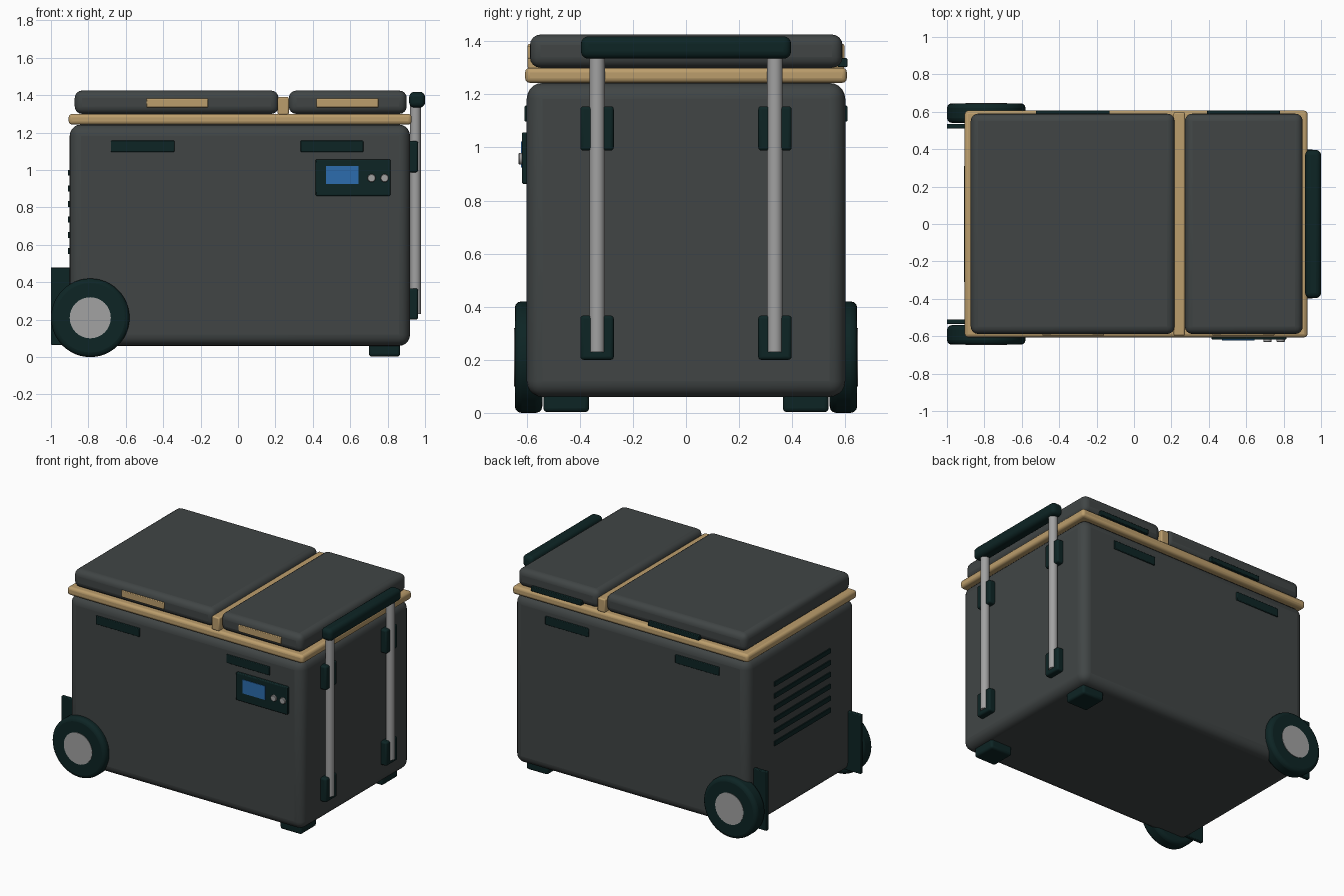
import bpy, math

if "Cube" in bpy.data.objects:
    bpy.data.objects.remove(bpy.data.objects["Cube"])


def colour(name, rgb):
    m = bpy.data.materials.new(name)
    m.diffuse_color = (*rgb, 1)
    m.use_nodes = True
    m.node_tree.nodes["Principled BSDF"].inputs["Base Color"].default_value = m.diffuse_color
    return m


GREY = colour("charcoal grey", (0.052, 0.060, 0.060))
DARK = colour("dark teal", (0.004, 0.018, 0.018))
TAN = colour("tan trim", (0.50, 0.34, 0.15))
METAL = colour("light metal", (0.36, 0.36, 0.36))
BLUE = colour("screen blue", (0.025, 0.15, 0.42))


def finish(ob, name, mat, bevel, segments):
    ob.name = name
    ob.data.materials.append(mat)
    if bevel:
        b = ob.modifiers.new("rounding", 'BEVEL')
        b.width, b.segments = bevel, segments
        b.limit_method, b.angle_limit = 'ANGLE', math.radians(40)
    bpy.ops.object.shade_smooth_by_angle(angle=math.radians(35))
    return ob


def box(name, x, y, z, mat, bevel=0.0, segments=3):
    """Box from (min, max) ranges on each axis."""
    bpy.ops.mesh.primitive_cube_add(size=1)
    ob = bpy.context.object
    ob.location = [(a + b) / 2 for a, b in (x, y, z)]
    ob.scale = [b - a for a, b in (x, y, z)]
    bpy.ops.object.transform_apply(location=False, rotation=False, scale=True)
    return finish(ob, name, mat, bevel, segments)


def rod(name, centre, radius, length, axis, mat, bevel=0.0, verts=32, segments=3):
    rot = {'X': (0, math.pi / 2, 0), 'Y': (math.pi / 2, 0, 0), 'Z': (0, 0, 0)}[axis]
    bpy.ops.mesh.primitive_cylinder_add(vertices=verts, radius=radius, depth=length,
                                        location=centre, rotation=rot)
    return finish(bpy.context.object, name, mat, bevel, segments)


def span(a, b, side):
    """Range a..b mirrored to the given side."""
    return tuple(sorted((a * side, b * side)))


# Main body, rim and two lids with a divider
box("body", (-0.90, 0.92), (-0.60, 0.60), (0.06, 1.243), GREY, 0.06, 5)
box("rim", (-0.905, 0.928), (-0.606, 0.606), (1.243, 1.30), TAN, 0.018)
box("large_lid", (-0.873, 0.217), (-0.588, 0.59), (1.30, 1.425), GREY, 0.04, 4)
box("small_lid", (0.272, 0.902), (-0.588, 0.59), (1.30, 1.425), GREY, 0.04, 4)
box("lid_divider", (0.212, 0.272), (-0.597, 0.597), (1.295, 1.39), TAN, 0.008, 2)

# Lid pulls at the front, hinges at the back
for x in ((-0.49, -0.16), (0.42, 0.75)):
    box("lid_pull", x, (-0.597, -0.57), (1.335, 1.382), TAN, 0.004, 2)
for x in ((-0.525, -0.13), (0.39, 0.78)):
    box("lid_hinge", x, (0.57, 0.608), (1.303, 1.336), DARK, 0.004, 2)

# Side grips on front and back
for side in (-1, 1):
    for x in ((-0.68, -0.34), (0.335, 0.67)):
        box("side_grip", x, span(0.58, 0.608, side), (1.097, 1.157), DARK, 0.004, 2)

# Control panel with screen and knobs
box("control_panel", (0.415, 0.815), (-0.618, -0.58), (0.862, 1.057), DARK, 0.006, 2)
box("screen", (0.47, 0.645), (-0.622, -0.614), (0.925, 1.022), BLUE)
for x in (0.714, 0.784):
    rod("knob", (x, -0.62, 0.957), 0.022, 0.022, 'Y', METAL, 0.003, 16, 1)

# Vent slats on the left wall
for i in range(6):
    z = 0.568 + i * 0.0835
    box("vent_slat", (-0.908, -0.88), (-0.31, 0.31), (z - 0.016, z + 0.016), DARK)

# Wheels, hubs, wheel brackets and feet
for side in (-1, 1):
    rod("wheel", (-0.79, side * 0.593, 0.21), 0.21, 0.104, 'Y', DARK, 0.025, 48)
    rod("wheel_hub", (-0.79, side * 0.60, 0.21), 0.11, 0.096, 'Y', METAL, 0, 32)
    box("wheel_bracket", (-1.0, -0.80), span(0.51, 0.535, side), (0.065, 0.48), DARK, 0.005, 2)
    box("foot", (0.70, 0.867), span(0.365, 0.537, side), (0.003, 0.08), DARK, 0.015)

# Pull handle: poles, their mounts and the grip bar
for side in (-1, 1):
    rod("handle_pole", (0.949, side * 0.335, 0.805), 0.029, 1.15, 'Z', METAL, 0, 24)
    for z in ((0.20, 0.367), (0.988, 1.155)):
        box("pole_mount", (0.89, 0.963), span(0.272, 0.398, side), z, DARK, 0.012)
box("handle_grip", (0.915, 1.0), (-0.396, 0.396), (1.334, 1.418), DARK, 0.028, 4)
